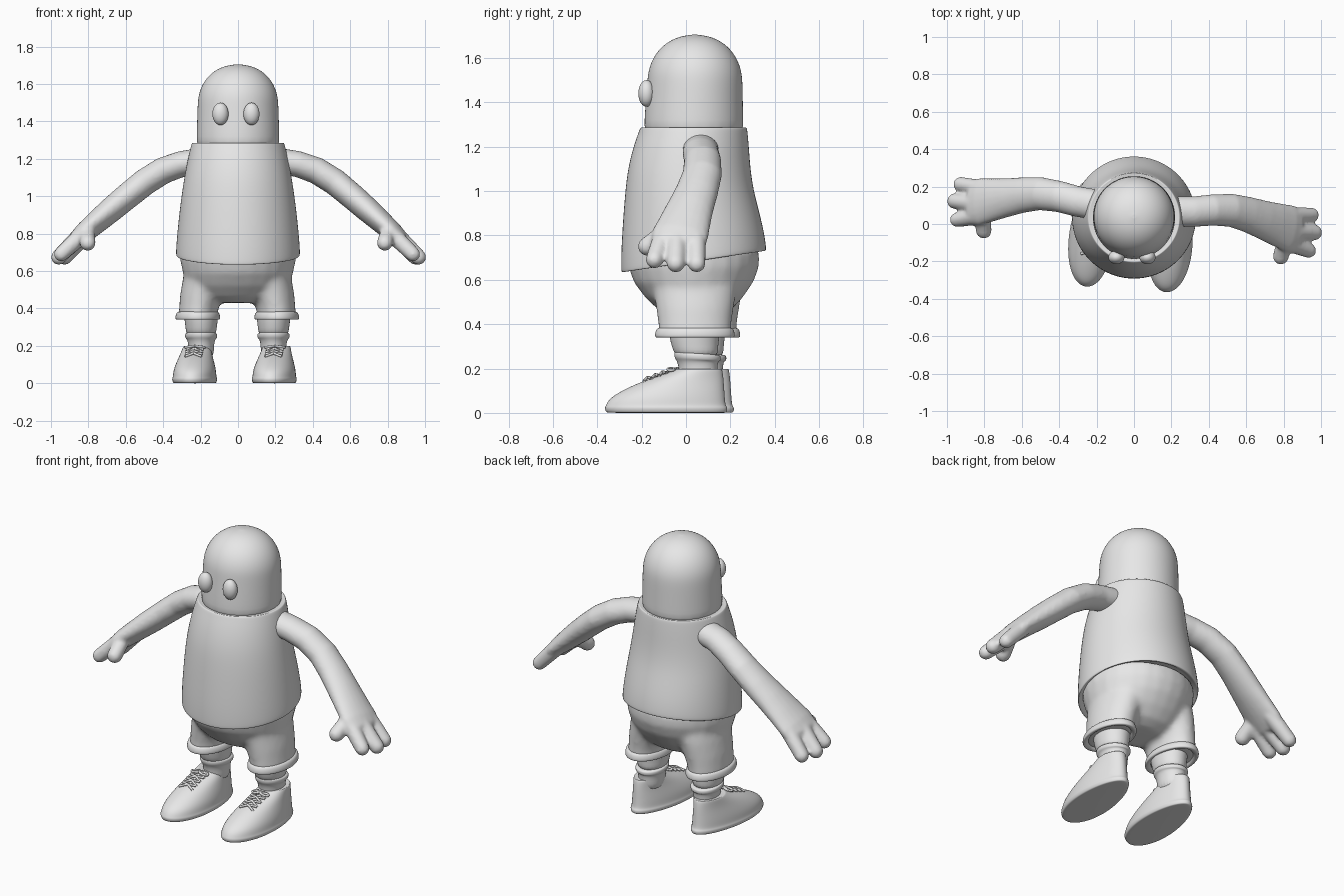
import bpy, bmesh, math
from mathutils import Vector, Matrix

grey = bpy.data.materials.new("plain_grey")
grey.diffuse_color = (0.8, 0.8, 0.8, 1)


def skin(bm, rings):
    """Bridge rings of points into a closed tube."""
    rows = [[bm.verts.new(p) for p in r] for r in rings]
    n = len(rows[0])
    for a, b in zip(rows, rows[1:]):
        for i in range(n):
            j = (i + 1) % n
            bm.faces.new((a[i], a[j], b[j], b[i]))
    bm.faces.new(rows[0][::-1])
    bm.faces.new(rows[-1])


def oval(z, cx, cy, rx, ry, tilt=0, egg=0, shear=0, n=24):
    """Horizontal oval; tilt raises its back, egg widens its front."""
    pts = []
    for i in range(n):
        a = 2 * math.pi * i / n
        y = ry * math.sin(a)
        x = rx * math.cos(a) * (1 - egg * math.sin(a))
        pts.append((cx + x + shear * (cy + y), cy + y, z + tilt * y))
    return pts


def finish(name, bm, subdiv=0, voxel=0, smooth=6):
    bmesh.ops.recalc_face_normals(bm, faces=bm.faces)
    me = bpy.data.meshes.new(name)
    bm.to_mesh(me)
    bm.free()
    me.materials.append(grey)
    me.polygons.foreach_set("use_smooth", [True] * len(me.polygons))
    ob = bpy.data.objects.new(name, me)
    bpy.context.collection.objects.link(ob)
    if voxel:
        m = ob.modifiers.new("blend", 'REMESH')
        m.mode = 'VOXEL'
        m.voxel_size = voxel
        m.use_smooth_shade = True
        m = ob.modifiers.new("soften", 'SMOOTH')
        m.factor = 0.5
        m.iterations = smooth
    if subdiv:
        m = ob.modifiers.new("round", 'SUBSURF')
        m.levels = m.render_levels = subdiv
    return ob


def stack(name, rings, **kw):
    bm = bmesh.new()
    skin(bm, [oval(*r, **kw) for r in rings])
    return finish(name, bm, subdiv=2)


def tube(bm, path, n=20):
    """Tube along path points (x, y, z, half width, half thickness)."""
    ps = [Vector(p[:3]) for p in path]
    rings = []
    for k, p in enumerate(path):
        t = (ps[min(k + 1, len(ps) - 1)] - ps[max(k - 1, 0)]).normalized()
        v = Vector((0, 1, 0))
        v = (v - t * v.dot(t)).normalized()
        w = t.cross(v)
        rings.append([ps[k] + v * p[3] * math.cos(2 * math.pi * i / n)
                      + w * p[4] * math.sin(2 * math.pi * i / n) for i in range(n)])
    skin(bm, rings)


def finger(bm, a, b, r0, r1):
    """Capsule from a to b with rounded ends."""
    a, b = Vector(a), Vector(b)
    d = (b - a).normalized()
    path = []
    for s in (-80, -50, -25, 0):
        s = math.radians(s)
        path.append((*(a + d * r0 * math.sin(s)), r0 * math.cos(s), r0 * math.cos(s)))
    for s in (0, 25, 50, 80):
        s = math.radians(s)
        path.append((*(b + d * r1 * math.sin(s)), r1 * math.cos(s), r1 * math.cos(s)))
    tube(bm, path)


# Head: a cylinder with a domed top
head = [(1.22, 0, 0.035, 0.224, 0.226), (1.32, 0, 0.035, 0.223, 0.225),
        (1.42, 0, 0.038, 0.22, 0.22)]
for deg in range(0, 90, 11):
    a = math.radians(deg)
    c = math.cos(a) ** 0.93
    head.append((1.485 + 0.22 * math.sin(a) ** 0.95, 0, 0.04, 0.218 * c, 0.217 * c))
head.append((1.705, 0, 0.04, 0.012, 0.012))
stack("head", head)

# Eyes
for name, x in (("eye_left", -0.094), ("eye_right", 0.072)):
    bm = bmesh.new()
    bmesh.ops.create_uvsphere(bm, u_segments=24, v_segments=16, radius=1, matrix=(
        Matrix.Translation((x, -0.178, 1.44)) @ Matrix.Diagonal((0.043, 0.037, 0.06, 1))))
    finish(name, bm)

# Shirt with a slanted, turned-in hem and a collar edge
stack("shirt", [
    (0.72, 0, 0.035, 0.29, 0.28, 0.15), (0.685, 0, 0.035, 0.318, 0.312, 0.15),
    (0.68, 0, 0.035, 0.332, 0.328, 0.15), (0.69, 0, 0.035, 0.336, 0.331, 0.15),
    (0.78, 0, 0.03, 0.33, 0.325, 0.12), (0.90, 0, 0.022, 0.318, 0.308, 0.06),
    (1.00, 0, 0.015, 0.305, 0.292, 0.02), (1.10, 0, 0.014, 0.29, 0.279),
    (1.20, 0, 0.023, 0.271, 0.263), (1.265, 0, 0.032, 0.255, 0.248),
    (1.285, 0, 0.034, 0.249, 0.243), (1.287, 0, 0.034, 0.243, 0.237),
    (1.28, 0, 0.034, 0.225, 0.22)])

# Arms with hands, the left one mirrored and swung slightly back
for name, left in (("arm_right", False), ("arm_left", True)):
    bm = bmesh.new()
    tube(bm, [(0.18, 0.068, 1.185, 0.08, 0.068), (0.24, 0.066, 1.185, 0.082, 0.07),
              (0.32, 0.066, 1.172, 0.082, 0.07), (0.42, 0.075, 1.137, 0.084, 0.072),
              (0.52, 0.073, 1.075, 0.089, 0.072), (0.61, 0.05, 1.0, 0.096, 0.07),
              (0.69, 0.022, 0.93, 0.105, 0.067), (0.76, -0.002, 0.868, 0.116, 0.061),
              (0.83, -0.025, 0.805, 0.128, 0.054), (0.87, -0.035, 0.765, 0.122, 0.046),
              (0.885, -0.037, 0.75, 0.10, 0.03)])
    finger(bm, (0.82, -0.1, 0.80), (0.935, -0.142, 0.69), 0.047, 0.04)
    finger(bm, (0.84, -0.04, 0.80), (0.965, -0.046, 0.674), 0.047, 0.042)
    finger(bm, (0.83, 0.045, 0.80), (0.95, 0.048, 0.672), 0.046, 0.04)
    finger(bm, (0.805, -0.085, 0.82), (0.785, -0.175, 0.75), 0.04, 0.043)
    if left:
        bm.transform(Matrix.Rotation(math.radians(-10), 4, 'Z') @ Matrix.Diagonal((-1, 1, 1, 1)))
    finish(name, bm, voxel=0.01)

# Shorts: seat blended into two legs
legs = (("right", 0.207, 0.04), ("left", -0.215, 0.065))
bm = bmesh.new()
skin(bm, [oval(*r) for r in [
    (0.43, 0, 0.04, 0.14, 0.10), (0.46, 0, 0.04, 0.22, 0.16), (0.52, 0, 0.036, 0.27, 0.22),
    (0.59, 0, 0.034, 0.295, 0.27), (0.66, 0, 0.035, 0.31, 0.295),
    (0.74, 0, 0.035, 0.31, 0.295)]])
for side, x, y in legs:
    s = 1 if x > 0 else -1
    skin(bm, [oval(*r) for r in [
        (0.35, x, y, 0.105, 0.165), (0.40, x - s * 0.005, y, 0.105, 0.165),
        (0.47, x - s * 0.02, y, 0.115, 0.175), (0.56, x - s * 0.045, y, 0.125, 0.19),
        (0.64, x - s * 0.06, y, 0.12, 0.19)]])
finish("shorts", bm, voxel=0.014, smooth=10)

for side, x, y in legs:
    # Turned-up cuff
    stack("cuff_" + side, [
        (0.37, x, y, 0.088, 0.135), (0.342, x, y, 0.095, 0.15), (0.338, x, y, 0.115, 0.176),
        (0.345, x, y, 0.121, 0.182), (0.362, x, y, 0.12, 0.181), (0.38, x, y, 0.114, 0.174),
        (0.386, x, y, 0.10, 0.16)])
    # Lower leg and the sock with its rim
    ax = 0.19 if x > 0 else -0.197
    ay = y
    stack("leg_" + side, [
        (0.24, ax, ay + 0.01, 0.078, 0.095), (0.30, ax, ay, 0.084, 0.105),
        (0.35, ax, ay - 0.003, 0.092, 0.115), (0.40, ax, ay, 0.092, 0.12)])
    stack("sock_" + side, [
        (0.12, ax, ay + 0.015, 0.068, 0.086), (0.20, ax, ay + 0.015, 0.068, 0.086),
        (0.235, ax, ay + 0.012, 0.075, 0.094), (0.24, ax, ay + 0.012, 0.086, 0.105, -0.08),
        (0.262, ax, ay + 0.012, 0.088, 0.107, -0.08), (0.272, ax, ay + 0.012, 0.080, 0.099, -0.08)])

# Shoes
for side, x, dy in (("right", 0.203, 0), ("left", -0.225, 0.03)):
    rows = [(0.0, -0.35, 0.178, 0.105), (0.002, -0.362, 0.186, 0.114),
            (0.016, -0.368, 0.19, 0.119), (0.026, -0.368, 0.188, 0.119),
            (0.034, -0.364, 0.181, 0.115), (0.065, -0.348, 0.178, 0.113),
            (0.10, -0.292, 0.175, 0.104), (0.14, -0.205, 0.172, 0.09),
            (0.175, -0.10, 0.168, 0.079), (0.195, -0.05, 0.164, 0.074),
            (0.20, -0.042, 0.16, 0.07), (0.195, -0.03, 0.15, 0.06)]
    stack("shoe_" + side, [(z, x, (f + b) / 2 + dy, w, (b - f) / 2) for z, f, b, w in rows],
          egg=0.12, shear=0.075)

    # Crossed laces and a small bow up the instep
    cu = bpy.data.curves.new("laces_" + side, 'CURVE')
    cu.dimensions = '3D'
    cu.bevel_depth = 0.007
    cu.bevel_resolution = 1
    cu.resolution_u = 3

    def lace(pts, closed=False):
        sp = cu.splines.new('POLY')
        sp.points.add(len(pts) - 1)
        sp.use_cyclic_u = closed
        for p, (px, py, pz) in zip(sp.points, pts):
            p.co = (x + px + 0.075 * py, py + dy, pz, 1)

    def instep(y):
        return 0.147 + (y + 0.2) * 0.36

    for i in range(4):
        y0 = -0.19 + 0.034 * i
        y1 = y0 + 0.034
        for s in (-1, 1):
            lace([(s * 0.045, y0, instep(y0) - 0.007), (0, (y0 + y1) / 2, instep((y0 + y1) / 2) + 0.004),
                  (-s * 0.045, y1, instep(y1) - 0.007)])
    for s in (-1, 1):
        lace([(s * (0.026 - 0.026 * math.cos(a)), -0.068 + 0.014 * math.sin(a), 0.2 - 0.004 * (1 - math.cos(a)))
              for a in [2 * math.pi * k / 12 for k in range(12)]], True)
    cu.materials.append(grey)
    bpy.context.collection.objects.link(bpy.data.objects.new("laces_" + side, cu))
